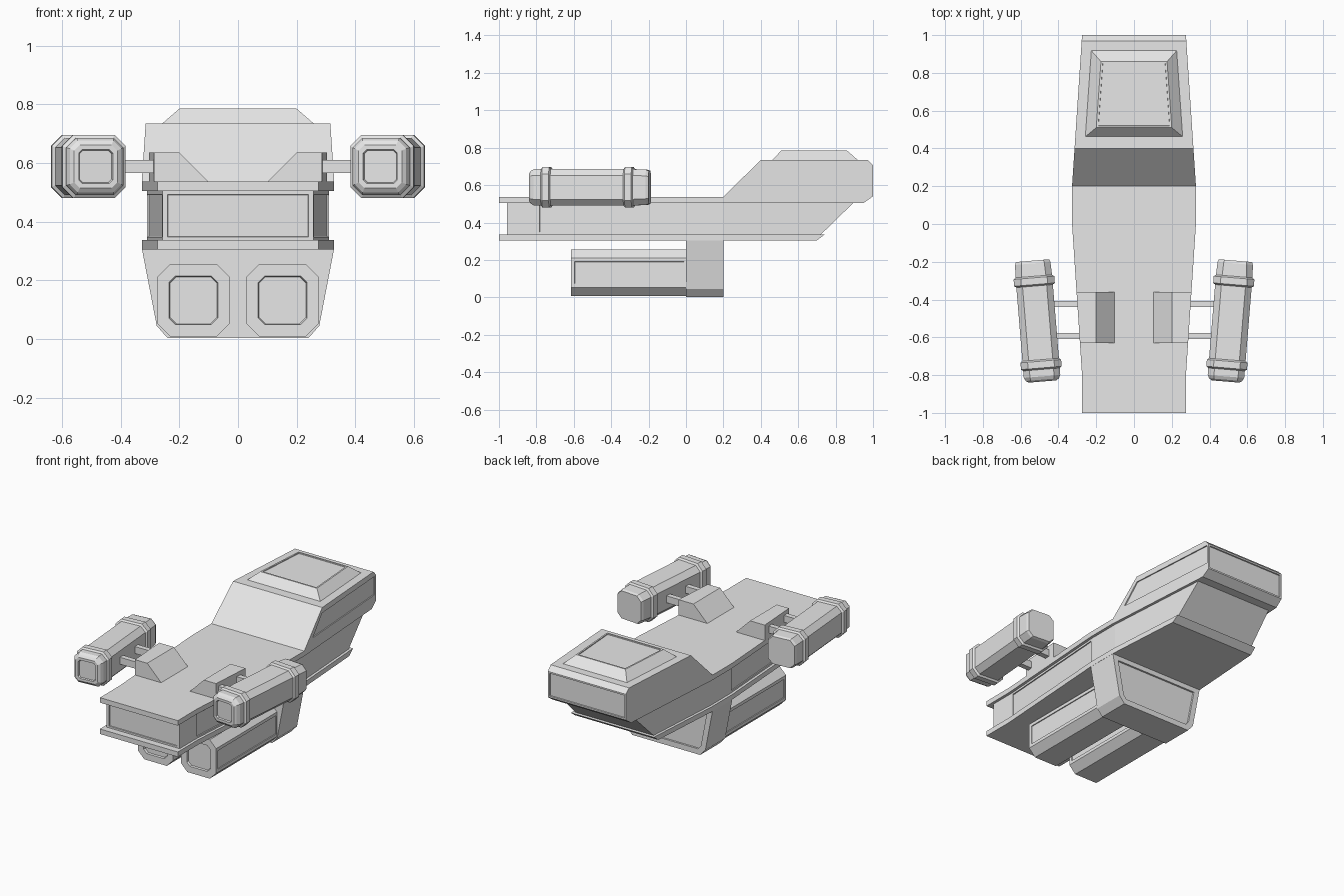
import bpy, bmesh, math
from mathutils import Matrix, Vector

if "Cube" in bpy.data.objects:
    bpy.data.objects.remove(bpy.data.objects["Cube"])

grey = bpy.data.materials.new("light_grey")
grey.diffuse_color = (0.8, 0.8, 0.8, 1)
grey.use_nodes = True
grey.node_tree.nodes["Principled BSDF"].inputs["Base Color"].default_value = grey.diffuse_color


def half(y):
    """Half width of the hull plan at a given y."""
    if y < -0.8:
        return 0.275
    if y < 0:
        return 0.275 + 0.053 * (y + 0.8) / 0.8
    if y < 0.2:
        return 0.328
    return 0.328 - 0.053 * (y - 0.2) / 0.8


def finish(name, bm, mirror=False):
    bm.normal_update()
    me = bpy.data.meshes.new(name)
    bm.to_mesh(me)
    bm.free()
    me.materials.append(grey)
    ob = bpy.data.objects.new(name, me)
    bpy.context.collection.objects.link(ob)
    if mirror:
        ob.modifiers.new("mirror", 'MIRROR').use_clip = False
    return ob


def prism(pts, vec):
    """Extrude a closed 3D outline along vec."""
    bm = bmesh.new()
    f = bm.faces.new([bm.verts.new(p) for p in pts])
    r = bmesh.ops.extrude_face_region(bm, geom=[f])
    bmesh.ops.translate(bm, vec=vec, verts=[v for v in r['geom'] if isinstance(v, bmesh.types.BMVert)])
    bmesh.ops.recalc_face_normals(bm, faces=bm.faces[:])
    bm.normal_update()
    return bm


def recess(bm, rule, margin, depth):
    bm.normal_update()
    fs = [f for f in bm.faces if rule(f.normal, f.calc_center_median())]
    bmesh.ops.inset_individual(bm, faces=fs, thickness=margin, depth=0, use_even_offset=True)
    bmesh.ops.inset_individual(bm, faces=fs, thickness=0.001, depth=-depth, use_even_offset=True)


def hull(profile, shrink=0):
    """Side profile (y, z) widened to follow the hull plan."""
    bm = prism([(-1, y, z) for y, z in profile], (2, 0, 0))
    for y in (-0.8, 0, 0.2):
        bmesh.ops.bisect_plane(bm, geom=bm.verts[:] + bm.edges[:] + bm.faces[:],
                               plane_co=(0, y, 0), plane_no=(0, 1, 0))
    for v in bm.verts:
        v.co.x *= half(v.co.y) - shrink
    return bm


def loft(sections, cx, cz):
    """Chamfered square sections (y, half size, chamfer) joined along y."""
    bm = bmesh.new()
    rings = []
    for y, h, c in sections:
        k = h - c
        pts = [(h, -k), (h, k), (k, h), (-k, h), (-h, k), (-h, -k), (-k, -h), (k, -h)]
        rings.append([bm.verts.new((cx + x, y, cz + z)) for x, z in pts])
    for a, b in zip(rings, rings[1:]):
        for i in range(8):
            j = (i + 1) % 8
            bm.faces.new((a[i], a[j], b[j], b[i]))
    bm.faces.new(rings[0])
    bm.faces.new(rings[-1])
    bmesh.ops.recalc_face_normals(bm, faces=bm.faces[:])
    return bm


# Upper hull with raised cab
bm = hull([(-1, .505), (.95, .505), (1, .54), (1, .705), (.97, .735), (.4, .735), (.2, .537), (-1, .537)])
recess(bm, lambda n, c: n.y > 0.99, 0.01, 0.008)
cab = finish("upper_hull", bm)

# Long side recesses of the cab, cut with a sheared prism
for s in (-1, 1):
    bm = prism([(0, .295, .583), (0, .985, .583), (0, .985, .70), (0, .40, .70)], (0.1, 0, 0))
    for v in bm.verts:
        v.co.x = s * (v.co.x + half(v.co.y) - 0.007)
    bmesh.ops.recalc_face_normals(bm, faces=bm.faces[:])
    cut = finish("cab_side_cutter", bm)
    mod = cab.modifiers.new("cut", 'BOOLEAN')
    mod.operation, mod.object, mod.solver = 'DIFFERENCE', cut, 'EXACT'
    bpy.context.view_layer.objects.active = cab
    bpy.ops.object.modifier_apply(modifier=mod.name)
    bpy.data.objects.remove(cut)

# Middle hull with sunken side and rear panels
bm = hull([(-.957, .33), (.715, .33), (.9, .51), (-.957, .51)], 0.017)
recess(bm, lambda n, c: n.y < -0.9 or (abs(n.x) > .9 and -.8 < c.y < 0), 0.018, 0.006)
finish("middle_hull", bm)

# Bottom plate
finish("bottom_plate", hull([(-1, .305), (.70, .305), (.743, .337), (-1, .337)]))

# Roof dome of the cab
bm = bmesh.new()
low = [bm.verts.new((x, y, .733)) for x, y in ((-.26, .46), (.26, .46), (.228, .92), (-.228, .92))]
top = [bm.verts.new((x, y, .785)) for x, y in ((-.20, .51), (.20, .51), (.175, .86), (-.175, .86))]
for i in range(4):
    j = (i + 1) % 4
    bm.faces.new((low[i], low[j], top[j], top[i]))
bm.faces.new(top)
bm.faces.new(low[::-1])
recess(bm, lambda n, c: n.z > 0.9, 0.01, 0.005)
finish("cab_roof_dome", bm)

# Lower neck block with front recess
outline = [(.24, .003), (.277, .045), (.328, .31)]
pts = [(x, 0, z) for x, z in outline] + [(-x, 0, z) for x, z in outline[::-1]]
bm = prism(pts, (0, 0.2, 0))
recess(bm, lambda n, c: n.y > 0.9, 0.035, 0.01)
finish("lower_block", bm)

# Lower engine pods with recessed rear and outer sides
bm = loft([(-.603, .08, .022), (-.615, .083, .022), (-.615, .124, .045), (.01, .124, .045)], .152, .132)
recess(bm, lambda n, c: abs(n.x) > 0.9 and abs(c.x - .152) > .12, 0.02, 0.005)
finish("lower_pods", bm, True)

# Nacelle mounts on the deck, outer side following the hull edge
bm = prism([(.095, -.63, .53), (.30, -.63, .53), (.30, -.63, .635), (.20, -.63, .635)], (0, .27, 0))
for v in bm.verts:
    if v.co.x > 0.25:
        v.co.x = half(v.co.y)
finish("nacelle_mounts", bm, True)

# Pylon bars
for name, y in (("front_pylons", -.423), ("rear_pylons", -.593)):
    bm = bmesh.new()
    bmesh.ops.create_cube(bm, size=1, matrix=Matrix.Translation((.35, y, .588)) @ Matrix.Diagonal((.18, .033, .044, 1)))
    finish(name, bm, True)

# Nacelles: stepped, chamfered, with two raised bands, toed outwards
B, R, C, D = .097, .108, .033, .038
bm = loft([(-.312, .055, .012), (-.322, .058, .012), (-.322, .074, .02), (-.312, .088, .027), (-.295, B, C),
           (-.258, B, C), (-.250, R, D), (-.214, R, D), (-.206, B, C),
           (.185, B, C), (.193, R, D), (.229, R, D), (.237, B, C),
           (.305, .094, C), (.320, .088, .03)], 0, 0)
bm.transform(Matrix.Translation((.511, -.513, .588)) @ Matrix.Rotation(math.radians(-4.7), 4, 'Z'))
finish("nacelles", bm, True)
